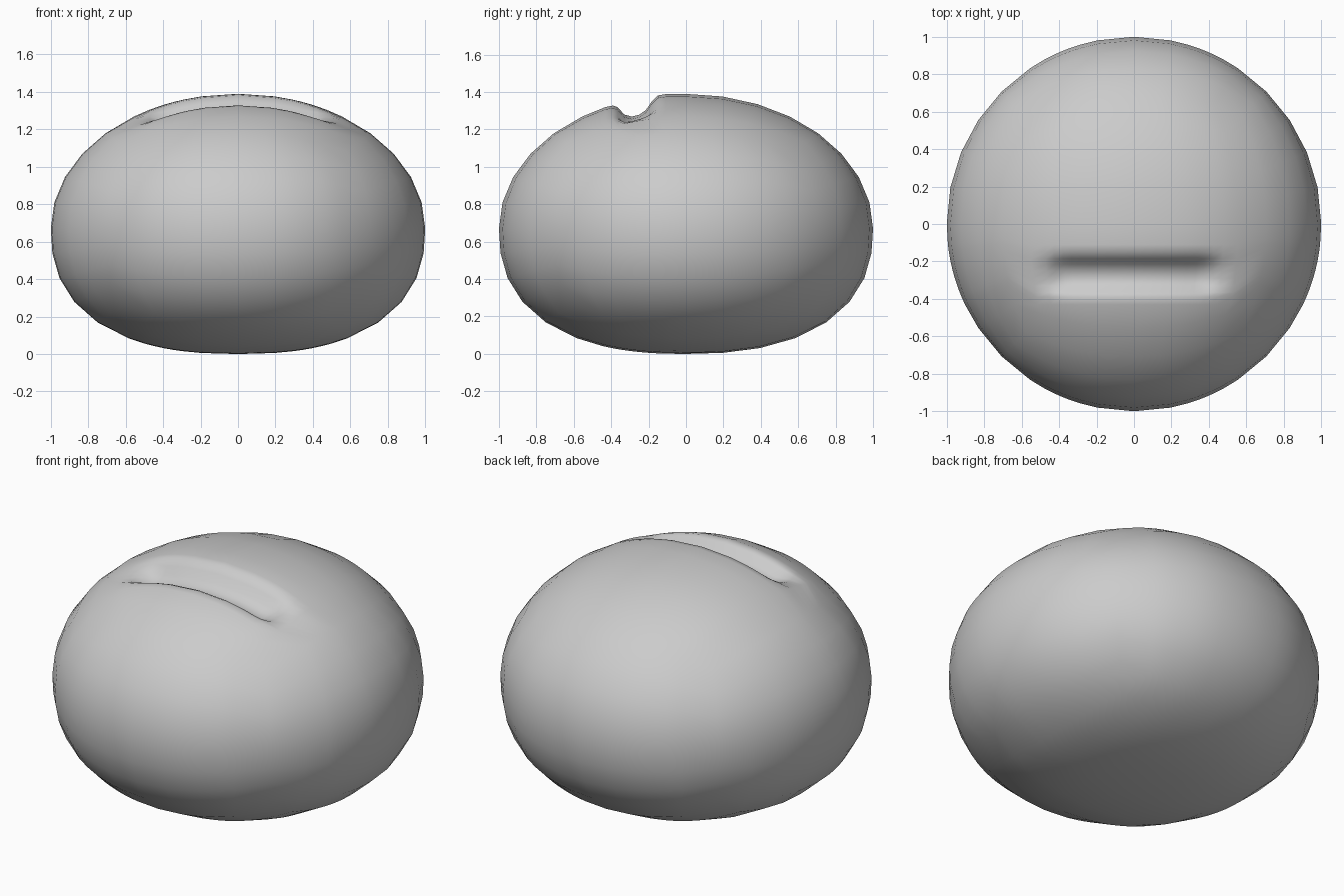
import bpy, bmesh, math
from mathutils import Vector

if "Cube" in bpy.data.objects:
    bpy.data.objects.remove(bpy.data.objects["Cube"])

MID, TOP = 0.67, 0.72          # height of the widest ring, dome height above it
# slash cross-section: (y, depth)
SLASH = [(-0.43, 0.0), (-0.39, 0.005), (-0.365, 0.022), (-0.33, 0.07), (-0.29, 0.09),
         (-0.25, 0.088), (-0.215, 0.07), (-0.185, 0.03), (-0.15, 0.0), (-0.11, -0.003)]


def slash_depth(y):
    for (a, da), (b, db) in zip(SLASH, SLASH[1:]):
        if a - 1e-5 <= y <= b + 1e-5:
            return da + (db - da) * (y - a) / (b - a)
    return 0.0


def along(x):
    t = min(max((0.54 - abs(x)) / 0.2, 0), 1)
    return t * t * (3 - 2 * t)


def bun_point(co):
    d = co.normalized()
    x, y, z = d
    if z < 0:
        # flattened underside
        s = (math.hypot(x, y) ** 2.4 + (-z) ** 2.4) ** (-1 / 2.4)
        return Vector((x * s, y * s, MID + z * s * MID))
    depth = 0.0
    if co.z > 0.999:
        # keep the slash straight across the crown
        y0 = math.sin(math.atan(co.y))
        if -0.44 < y0 < -0.1 and abs(x) < 0.56:
            y = y0
            depth = slash_depth(y0) * along(x)
    h = math.sqrt(max(0, 1 - x * x - y * y))
    return Vector((x, y, MID + TOP * h - depth))


# rounded bun: gridded cube, with extra loops at the slash, inflated
bm = bmesh.new()
bmesh.ops.create_cube(bm, size=2)
regular = [math.tan(k * math.pi / 16) for k in range(-3, 4)]
tan_of = lambda s: math.tan(math.asin(s))
cuts = {0: regular + [s * tan_of(v) for s in (-1, 1) for v in (0.29, 0.34, 0.43, 0.48)],
        1: [v for k, v in enumerate(regular) if k not in (1, 2)] + [tan_of(y) for y, _ in SLASH],
        2: regular}
for axis, values in cuts.items():
    n = Vector((0, 0, 0))
    n[axis] = 1
    for v in values:
        bmesh.ops.bisect_plane(bm, geom=bm.verts[:] + bm.edges[:] + bm.faces[:],
                               dist=1e-6, plane_co=n * v, plane_no=n)
for v in bm.verts:
    v.co = bun_point(v.co)
bmesh.ops.recalc_face_normals(bm, faces=bm.faces[:])
for f in bm.faces:
    f.smooth = True

mesh = bpy.data.meshes.new("bread_bun")
bm.to_mesh(mesh)
bm.free()
bun = bpy.data.objects.new("bread_bun", mesh)
bpy.context.collection.objects.link(bun)
